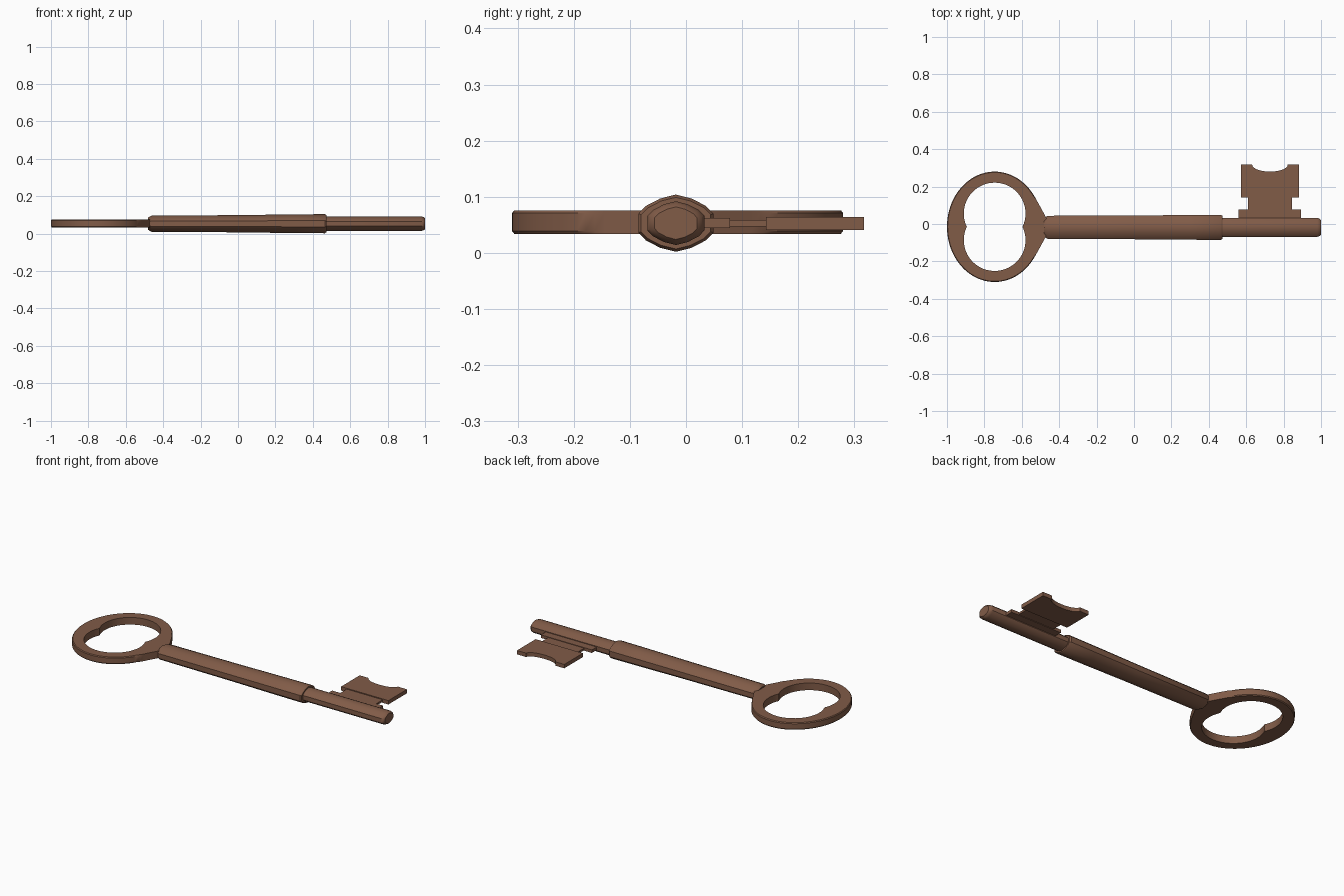
import bpy, bmesh, math

if "Cube" in bpy.data.objects:
    bpy.data.objects.remove(bpy.data.objects["Cube"])

brown = bpy.data.materials.new("aged brown metal")
brown.diffuse_color = (0.22, 0.106, 0.064, 1)
brown.use_nodes = True
brown.node_tree.nodes["Principled BSDF"].inputs["Base Color"].default_value = brown.diffuse_color
CY = -0.018   # shaft axis in y
CZ = 0.053    # shaft axis in z


def finish(name, bm, angle=30):
    bmesh.ops.recalc_face_normals(bm, faces=bm.faces)
    me = bpy.data.meshes.new(name)
    bm.to_mesh(me)
    bm.free()
    me.materials.append(brown)
    ob = bpy.data.objects.new(name, me)
    bpy.context.collection.objects.link(ob)
    bpy.ops.object.select_all(action='DESELECT')
    ob.select_set(True)
    bpy.context.view_layer.objects.active = ob
    bpy.ops.object.shade_smooth_by_angle(angle=math.radians(angle))
    return ob


def bridge(bm, rings, closed):
    """Join vertex loops with quads; cap the ends or close the sequence."""
    n = len(rings[0])
    pairs = list(zip(rings, rings[1:])) + ([(rings[-1], rings[0])] if closed else [])
    for a, b in pairs:
        for i in range(n):
            j = (i + 1) % n
            bm.faces.new((a[i], a[j], b[j], b[i]))
    if not closed:
        bm.faces.new(rings[0])
        bm.faces.new(rings[-1])


def rod(name, stations):
    """Oval rod along x with ridges at top and bottom: (x, half width, half height)."""
    bm = bmesh.new()
    section = [(0, 1), (0.42, 0.86), (0.8, 0.6), (1, 0.33)]
    right = section + [(y, -z) for y, z in reversed(section)]
    loop = right + [(-y, z) for y, z in reversed(right[1:-1])]
    rings = [[bm.verts.new((x, CY + y * w, CZ + z * h)) for y, z in loop]
             for x, w, h in stations]
    bridge(bm, rings, False)
    finish(name, bm, 35)


def plate(name, outline, z0, z1):
    bm = bmesh.new()
    rings = [[bm.verts.new((x, y, z)) for x, y in outline] for z in (z0, z1)]
    bridge(bm, rings, False)
    finish(name, bm)


# Bow: oval ring with a two-lobed hole and a flare into the shaft
N, BX, BY = 96, -0.745, -0.015


def outer(t, inset):
    x = BX + (0.255 - inset) * math.cos(t)
    dy = (0.295 - inset) * math.sin(t)
    if math.cos(t) > 0 and abs(dy) < 0.15:
        x = max(x, min(-0.465, -0.467 - (abs(dy) - 0.045) * 0.55))
    return x, BY + dy


def inner(t):
    r, d = 0.165, 0.071
    s, c = abs(math.sin(t)), math.cos(t)
    reach = d * s + math.sqrt(r * r - d * d * c * c)
    return BX + reach * c, BY + reach * math.sin(t)


bm = bmesh.new()
angles = [2 * math.pi * i / N for i in range(N)]
rows = [(lambda t: outer(t, 0.004), 0.034), (lambda t: outer(t, 0), 0.039),
        (lambda t: outer(t, 0), 0.071), (lambda t: outer(t, 0.004), 0.076),
        (inner, 0.076), (inner, 0.034)]
rings = [[bm.verts.new((*f(t), z)) for t in angles] for f, z in rows]
bridge(bm, rings, True)
finish("bow_ring", bm)

# Shaft: thick barrel and the thinner pin
rod("shaft_barrel", [(-0.482, 0.048, 0.032), (-0.462, 0.062, 0.043), (0.0, 0.0635, 0.046),
                     (0.3, 0.066, 0.05), (0.465, 0.067, 0.051), (0.472, 0.062, 0.046)])
rod("shaft_pin", [(0.44, 0.051, 0.039), (0.98, 0.051, 0.039),
                  (0.993, 0.046, 0.035), (1.0, 0.038, 0.029)])


# Bit: stepped plates and the notched blade
def box(x0, x1, y0, y1):
    return [(x0, y0), (x1, y0), (x1, y1), (x0, y1)]


plate("bit_base", box(0.56, 0.893, 0.0, 0.078), 0.044, 0.062)
plate("bit_neck", box(0.61, 0.845, 0.06, 0.16), 0.047, 0.059)
notch = [(0.727 + 0.095 * math.cos(a), 0.317 - 0.037 * math.sin(a))
         for a in (math.pi * i / 14 for i in range(15))]
plate("bit_blade", [(0.573, 0.143), (0.882, 0.143), (0.882, 0.317)] + notch + [(0.573, 0.317)],
      0.041, 0.064)
